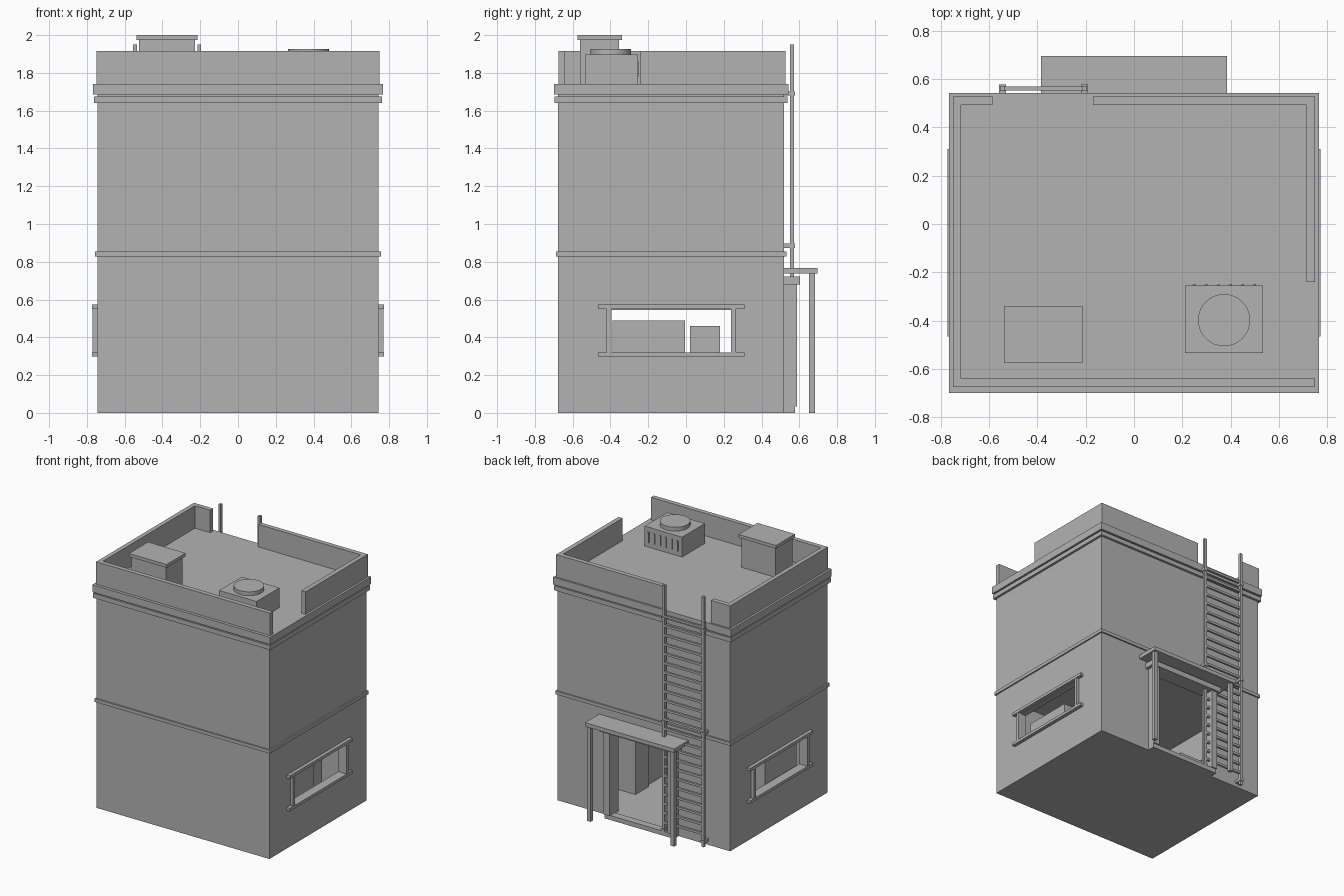
import bpy
import bmesh
from mathutils import Matrix, Vector

if "Cube" in bpy.data.objects:
    bpy.data.objects.remove(bpy.data.objects["Cube"], do_unlink=True)

GREY = (0.45, 0.45, 0.45, 1.0)
plaster = bpy.data.materials.new("plain_grey")
plaster.use_nodes = True
plaster.diffuse_color = GREY
plaster.node_tree.nodes["Principled BSDF"].inputs["Base Color"].default_value = GREY


def finish(name, bm):
    mesh = bpy.data.meshes.new(name)
    bm.to_mesh(mesh)
    bm.free()
    mesh.materials.append(plaster)
    obj = bpy.data.objects.new(name, mesh)
    bpy.context.collection.objects.link(obj)
    return obj


def box(name, x, y, z):
    """Box from (min, max) pairs along each axis."""
    low, high = (Vector(p) for p in zip(x, y, z))
    bm = bmesh.new()
    place = Matrix.Translation((low + high) / 2) @ Matrix.Diagonal((high - low).to_4d())
    bmesh.ops.create_cube(bm, size=1, matrix=place)
    return finish(name, bm)


def around(centre, width):
    return (centre - width / 2, centre + width / 2)


def carve(target, cutter):
    cutter.hide_render = True
    mod = target.modifiers.new("cut", "BOOLEAN")
    mod.operation = "DIFFERENCE"
    mod.solver = "EXACT"
    mod.object = cutter
    bpy.context.view_layer.objects.active = target
    bpy.ops.object.modifier_apply(modifier=mod.name)
    bpy.data.objects.remove(cutter, do_unlink=True)


# Main block with a hollow ground floor, window slots and a rear doorway
WX, FRONT, BACK, ROOF = 0.745, -0.677, 0.52, 1.738
walls = box("walls", (-WX, WX), (FRONT, BACK), (0, ROOF))
carve(walls, box("room_cutter", (-0.70, 0.70), (-0.63, 0.475), (0.03, 0.79)))
carve(walls, box("window_cutter", (-1, 1), (-0.395, 0.238), (0.32, 0.545)))
carve(walls, box("door_cutter", (-0.25, 0.25), (0.4, 0.7), (0.03, 0.68)))

# Horizontal bands around the walls
for name, out, z in (("middle_band", 0.011, (0.828, 0.854)),
                     ("lower_cornice", 0.018, (1.64, 1.675)),
                     ("upper_cornice", 0.022, (1.685, 1.742))):
    box(name, (-WX - out, WX + out), (FRONT - out, BACK + out), z)

# Parapet with gaps at the ladder and at one side
TOP = (ROOF, 1.917)
box("parapet_front", (-0.75, 0.75), (-0.676, -0.64), TOP)
box("parapet_right", (-0.75, -0.716), (-0.64, 0.528), TOP)
box("parapet_left", (0.714, 0.75), (-0.24, 0.528), TOP)
box("parapet_back_short", (-0.716, -0.585), (0.492, 0.528), TOP)
box("parapet_back_long", (-0.17, 0.714), (0.492, 0.528), TOP)

# Roof vent with an overhanging cap
box("vent_body", (-0.525, -0.228), (-0.56, -0.355), (ROOF, 1.975))
box("vent_cap", (-0.538, -0.214), (-0.575, -0.34), (1.975, 2.0))

# Cooling unit with a round fan and rear slats
box("cooler_body", (0.212, 0.535), (-0.535, -0.255), (ROOF, 1.897))
bm = bmesh.new()
bmesh.ops.create_cone(bm, cap_ends=True, segments=32, radius1=0.108, radius2=0.108,
                      depth=0.03, matrix=Matrix.Translation((0.373, -0.398, 1.912)))
fan = finish("cooler_fan", bm)
bpy.ops.object.select_all(action="DESELECT")
fan.select_set(True)
bpy.context.view_layer.objects.active = fan
bpy.ops.object.shade_smooth_by_angle()
for i in range(6):
    box("cooler_slat", around(0.25 + 0.05 * i, 0.01), (-0.256, -0.248), (1.78, 1.86))

# Side windows: sill, lintel, uprights
for side in (-1, 1):
    def span(inner, outer):
        return tuple(sorted((side * inner, side * outer)))
    for name, z in (("window_sill", (0.298, 0.32)), ("window_lintel", (0.55, 0.573))):
        box(name, span(0.74, 0.772), (-0.465, 0.31), z)
    for y in ((-0.42, -0.395), (0.238, 0.265)):
        box("window_upright", span(0.72, 0.77), y, (0.318, 0.552))

# Rear porch: canopy, posts and door surround
box("canopy", (-0.385, 0.385), (BACK, 0.695), (0.738, 0.768))
box("door_lintel", (-0.325, 0.325), (BACK, 0.603), (0.68, 0.722))
box("door_step", (-0.3, 0.3), (BACK, 0.577), (0, 0.035))
for side in (-1, 1):
    box("canopy_post", around(side * 0.36, 0.03), (0.652, 0.682), (0, 0.74))
    box("door_jamb", around(side * 0.275, 0.05), (0.5, 0.587), (0.035, 0.68))

# Ladder up to the roof gap
for x in (-0.545, -0.205):
    box("ladder_rail", around(x, 0.02), (0.55, 0.572), (0, 1.95))
    for z in (0.04, 0.885, 1.69):
        box("ladder_bracket", around(x, 0.03), (BACK, 0.578), around(z, 0.022))
for i in range(23):
    box("ladder_rung", (-0.545, -0.205), (0.553, 0.569), around(0.1 + 0.073 * i, 0.018))

# Furniture inside the ground floor
box("cabinet", (0.31, 0.60), (0.02, 0.18), (0.03, 0.46))
box("counter", (0.33, 0.66), (-0.39, -0.005), (0.03, 0.49))
box("counter", (-0.68, -0.45), (-0.39, -0.005), (0.03, 0.49))
